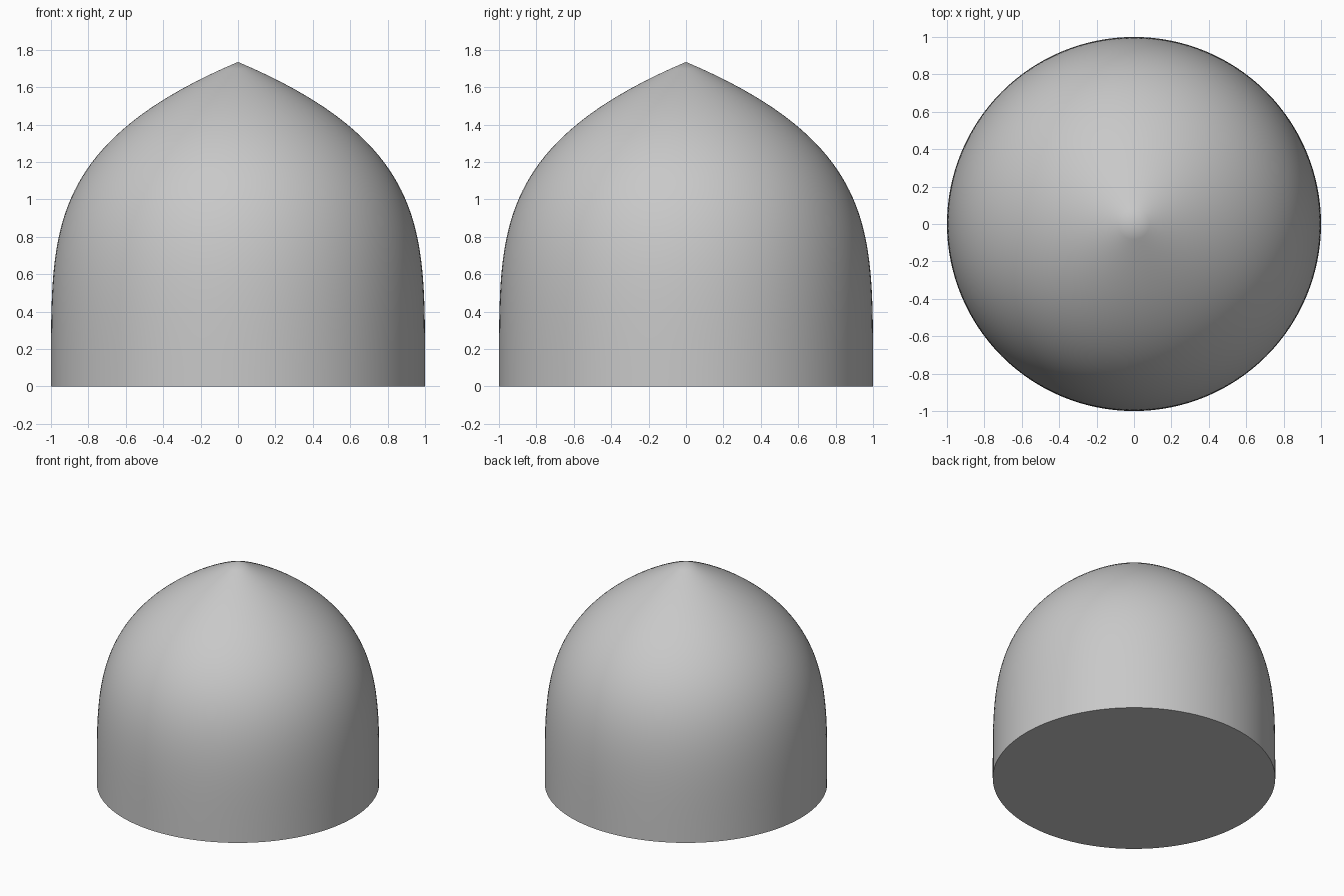
import bpy
import bmesh
import math

HEIGHT = 1.735
RADIUS = 1.0
SIDES = 128
RINGS = 48
POWER = 4.1

# Remove the default cube
cube = bpy.data.objects.get("Cube")
if cube:
    bpy.data.objects.remove(cube, do_unlink=True)

# Plain grey material
grey = bpy.data.materials.new("light_grey")
grey.use_nodes = True
colour = (0.58, 0.58, 0.58, 1)
grey.diffuse_color = colour
grey.node_tree.nodes["Principled BSDF"].inputs["Base Color"].default_value = colour


def dome_radius(u):
    """Radius at height fraction u: upright wall curving in to a point."""
    return RADIUS * (1 - u ** POWER)


# Pointed dome: rings of the profile, closed by a tip and a flat base
bm = bmesh.new()
rings = []
for i in range(RINGS):
    u = i / RINGS
    r = dome_radius(u)
    rings.append([
        bm.verts.new((r * math.cos(a), r * math.sin(a), u * HEIGHT))
        for a in (math.tau * s / SIDES for s in range(SIDES))
    ])
tip = bm.verts.new((0, 0, HEIGHT))

for s in range(SIDES):
    n = (s + 1) % SIDES
    for low, high in zip(rings, rings[1:]):
        bm.faces.new((low[s], low[n], high[n], high[s]))
    bm.faces.new((rings[-1][s], rings[-1][n], tip))
bm.faces.new(rings[0][::-1])

mesh = bpy.data.meshes.new("pointed_dome")
bm.to_mesh(mesh)
bm.free()
mesh.materials.append(grey)
dome = bpy.data.objects.new("pointed_dome", mesh)
bpy.context.collection.objects.link(dome)

# Smooth wall, crisp base edge
bpy.ops.object.select_all(action="DESELECT")
dome.select_set(True)
bpy.context.view_layer.objects.active = dome
bpy.ops.object.shade_smooth_by_angle(angle=math.radians(40))
